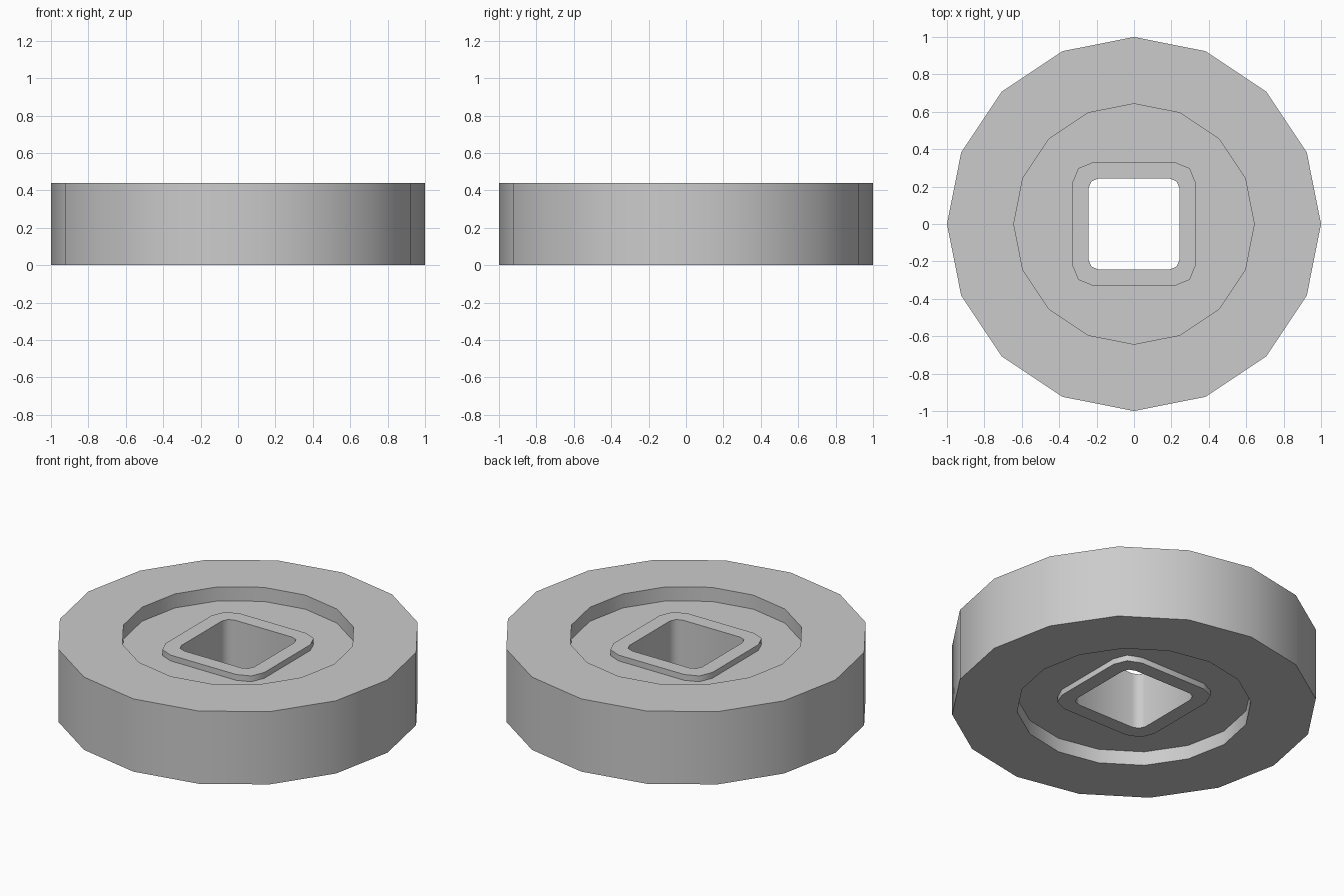
import bpy, bmesh
from math import cos, sin, pi, radians

if "Cube" in bpy.data.objects:
    bpy.data.objects.remove(bpy.data.objects["Cube"])

H = 0.44        # overall thickness
RIM_IN = 0.05   # inset of the square rim from each face
WEB_IN = 0.085  # inset of the flat web from each face


def circle(r):
    return [(r * cos(i * pi / 8), r * sin(i * pi / 8)) for i in range(16)]


def rounded_square(h, r):
    pts = []
    for k, (sx, sy) in enumerate([(1, 1), (-1, 1), (-1, -1), (1, -1)]):
        for j in range(3):
            a = k * pi / 2 + j * pi / 4
            pts.append((sx * (h - r) + r * cos(a), sy * (h - r) + r * sin(a)))
    return pts


bm = bmesh.new()


def ring(pts, z):
    return [bm.verts.new((x, y, z)) for x, y in pts]


def skin(a, b):
    n = len(a)
    for i in range(n):
        j = (i + 1) % n
        bm.faces.new((a[i], a[j], b[j], b[i]))


def loop_edges(a):
    return [bm.edges.get((a[i - 1], a[i])) for i in range(len(a))]


outer, inner = circle(1.0), circle(0.643)
rim, hole = rounded_square(0.33, 0.11), rounded_square(0.243, 0.052)

# Each side: flat outer ring, recess wall, web, raised square rim
ends = []
for z, s in ((0, 1), (H, -1)):
    o, i0 = ring(outer, z), ring(inner, z)
    i1 = ring(inner, z + s * WEB_IN)
    r1 = ring(rim, z + s * WEB_IN)
    r0, h = ring(rim, z + s * RIM_IN), ring(hole, z + s * RIM_IN)
    skin(o, i0)
    skin(i0, i1)
    skin(r1, r0)
    skin(r0, h)
    bmesh.ops.triangle_fill(bm, use_beauty=True, use_dissolve=False,
                            edges=loop_edges(i1) + loop_edges(r1))
    ends.append((o, h))

# Outer edge and square through-hole
skin(ends[0][0], ends[1][0])
skin(ends[0][1], ends[1][1])
bmesh.ops.recalc_face_normals(bm, faces=bm.faces[:])

mesh = bpy.data.meshes.new("square_holed_coin")
bm.to_mesh(mesh)
bm.free()
coin = bpy.data.objects.new("square_holed_coin", mesh)
bpy.context.collection.objects.link(coin)
bpy.context.view_layer.objects.active = coin
coin.select_set(True)
bpy.ops.object.shade_smooth_by_angle(angle=radians(50))
